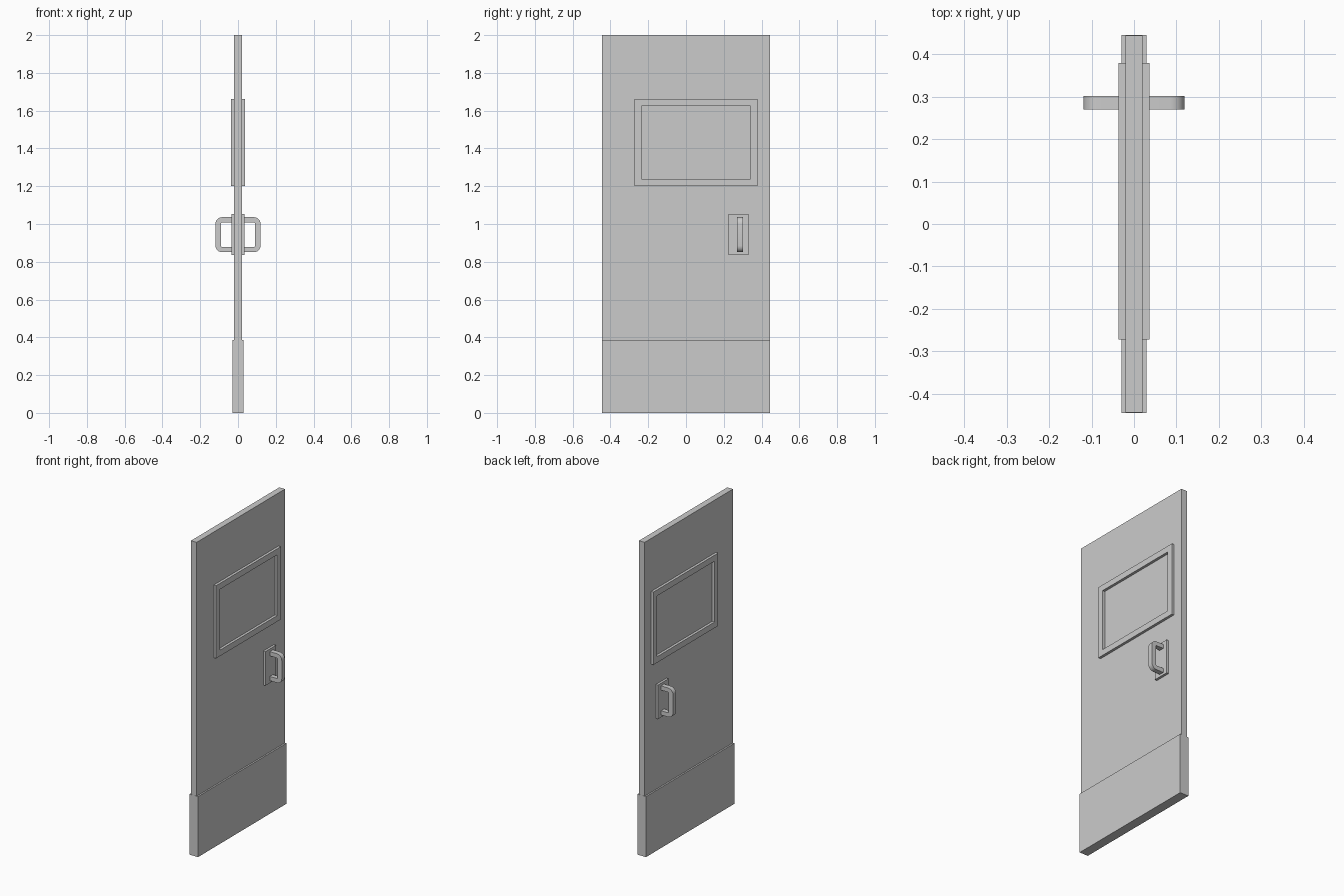
import bpy, bmesh, math

if "Cube" in bpy.data.objects:
    bpy.data.objects.remove(bpy.data.objects["Cube"])


def make_object(name, bm):
    bmesh.ops.recalc_face_normals(bm, faces=bm.faces[:])
    mesh = bpy.data.meshes.new(name)
    bm.to_mesh(mesh)
    bm.free()
    ob = bpy.data.objects.new(name, mesh)
    bpy.context.collection.objects.link(ob)
    return ob


def box(name, x, y, z):
    bm = bmesh.new()
    bmesh.ops.create_cube(bm, size=1)
    for v in bm.verts:
        for i, (a, b) in enumerate((x, y, z)):
            v.co[i] = a if v.co[i] < 0 else b
    return make_object(name, bm)


def arc(cx, cz, r, start, end, n=6):
    angles = [math.radians(start + (end - start) * i / n) for i in range(n + 1)]
    return [(cx + r * math.cos(a), cz + r * math.sin(a)) for a in angles]


def window_frame(name, side):
    # Rectangular ring standing proud of the door surface
    outer = [(-0.272, 1.2), (0.379, 1.2), (0.379, 1.663), (-0.272, 1.663)]
    inner = [(-0.235, 1.238), (0.342, 1.238), (0.342, 1.625), (-0.235, 1.625)]
    bm = bmesh.new()
    rings = [[bm.verts.new((side * x, y, z)) for y, z in loop]
             for x, loop in ((0.018, outer), (0.0365, outer), (0.0365, inner), (0.018, inner))]
    for k in range(4):
        a, b = rings[k], rings[(k + 1) % 4]
        for i in range(4):
            j = (i + 1) % 4
            bm.faces.new((a[i], a[j], b[j], b[i]))
    return make_object(name, bm)


def pull_handle(name, side):
    # C-shaped side profile with rounded corners, extruded across y
    outer = [(0.03, 1.036)] + arc(0.085, 1.002, 0.034, 90, 0) \
        + arc(0.085, 0.885, 0.034, 0, -90) + [(0.03, 0.851)]
    inner = [(0.03, 0.878)] + arc(0.083, 0.884, 0.006, -90, 0) \
        + arc(0.083, 1.003, 0.006, 0, 90) + [(0.03, 1.009)]
    bm = bmesh.new()
    face = bm.faces.new([bm.verts.new((side * x, 0.27, z)) for x, z in outer + inner])
    res = bmesh.ops.extrude_face_region(bm, geom=[face])
    for v in res["geom"]:
        if isinstance(v, bmesh.types.BMVert):
            v.co.y = 0.301
    ob = make_object(name, bm)
    bpy.ops.object.select_all(action='DESELECT')
    ob.select_set(True)
    bpy.context.view_layer.objects.active = ob
    bpy.ops.object.shade_smooth_by_angle(angle=math.radians(35))
    return ob


# Door leaf and kick plate wrapped round its foot
box("door_panel", (-0.02, 0.02), (-0.444, 0.444), (0.002, 2.0))
box("kick_plate", (-0.03, 0.03), (-0.445, 0.445), (0.0, 0.385))

# Window frame, handle plate and pull handle on both faces
for side, label in ((1, "right"), (-1, "left")):
    window_frame("window_frame_" + label, side)
    box("handle_plate_" + label, sorted((side * 0.018, side * 0.035)),
        (0.226, 0.331), (0.836, 1.053))
    pull_handle("pull_handle_" + label, side)
